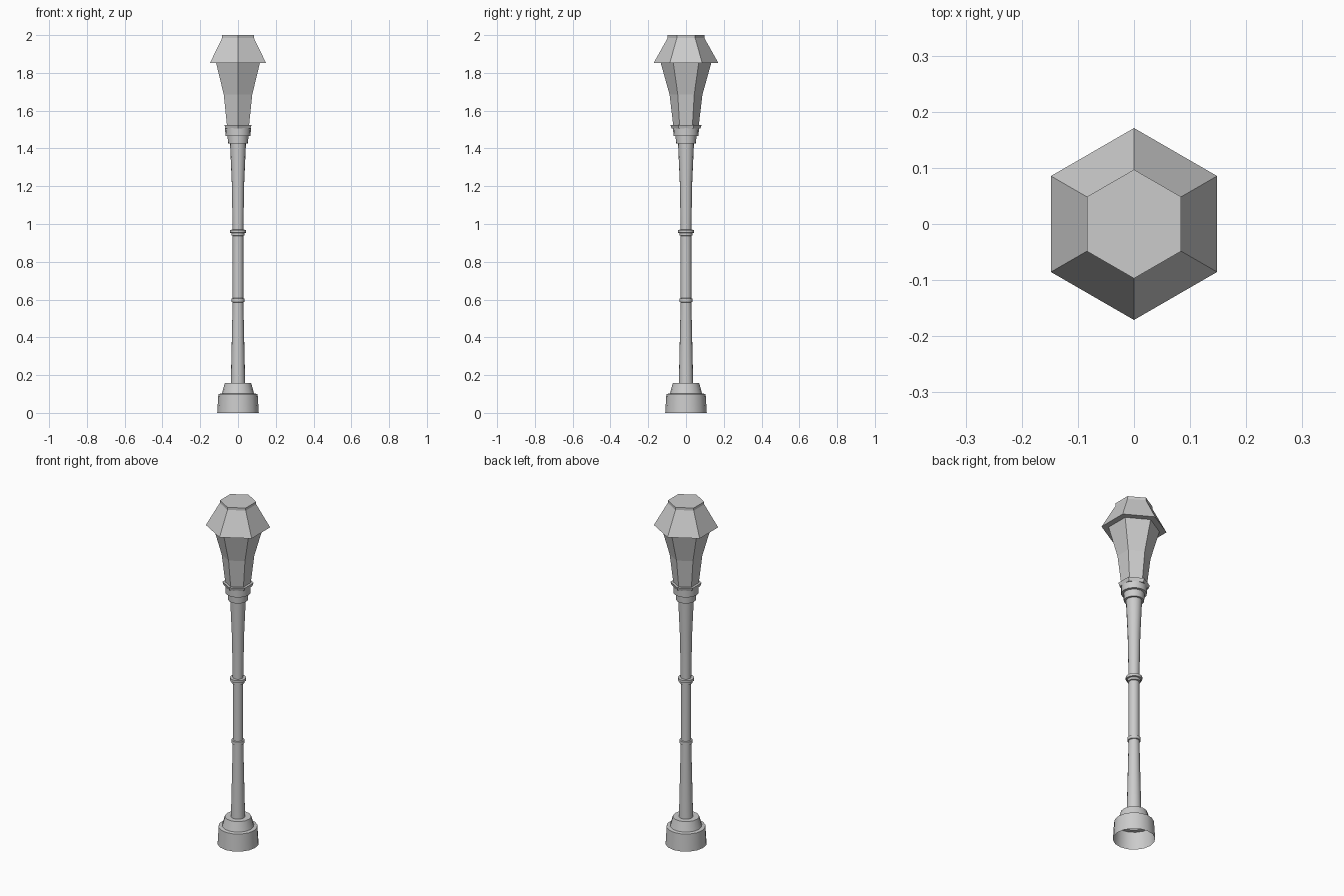
import bpy, bmesh, math

if "Cube" in bpy.data.objects:
    bpy.data.objects.remove(bpy.data.objects["Cube"])


def lathe(name, profile, sides, smooth=False, cap_top=False):
    """Revolve (radius, z) points around z; corner 0 points along +y."""
    bm = bmesh.new()
    rings = []
    for r, z in profile:
        ring = []
        for i in range(sides):
            a = math.pi / 2 + math.tau * i / sides
            ring.append(bm.verts.new((r * math.cos(a), r * math.sin(a), z)))
        rings.append(ring)
    for low, high in zip(rings, rings[1:]):
        for i in range(sides):
            j = (i + 1) % sides
            bm.faces.new((low[i], low[j], high[j], high[i]))
    if cap_top:
        bm.faces.new(rings[-1])
    mesh = bpy.data.meshes.new(name)
    bm.to_mesh(mesh)
    bm.free()
    ob = bpy.data.objects.new(name, mesh)
    bpy.context.collection.objects.link(ob)
    if smooth:
        bpy.ops.object.select_all(action='DESELECT')
        ob.select_set(True)
        bpy.context.view_layer.objects.active = ob
        bpy.ops.object.shade_smooth_by_angle(angle=math.radians(30))
    return ob


# Stepped round base, open underneath
lathe("base", [(0.11, 0), (0.104, 0.10), (0.085, 0.103), (0.07, 0.157),
               (0.037, 0.157)], 16, True)

# Tapered post, flaring at both ends
lathe("post", [(0.038, 0.157), (0.028, 0.60), (0.028, 0.96),
               (0.033, 1.22), (0.042, 1.425)], 16, True)

# Decorative rings
lathe("lower_ring", [(0.028, 0.585), (0.034, 0.587), (0.034, 0.605),
                     (0.028, 0.607)], 16, True)
lathe("upper_ring", [(0.028, 0.937), (0.034, 0.939), (0.034, 0.952),
                     (0.043, 0.954), (0.043, 0.969), (0.028, 0.97)], 16, True)

# Round collar under the lantern
lathe("collar", [(0.04, 1.425), (0.053, 1.425), (0.055, 1.465),
                 (0.067, 1.467), (0.068, 1.507), (0.05, 1.507)], 16, True)

# Six-sided lantern: seat plate, glass body and roof
lathe("lantern_seat", [(0.05, 1.505), (0.076, 1.505), (0.083, 1.525)], 6,
      cap_top=True)
lathe("lantern_body", [(0.068, 1.525), (0.087, 1.685), (0.134, 1.853)], 6)
lathe("lantern_roof", [(0.134, 1.853), (0.171, 1.853), (0.097, 1.985),
                       (0.097, 2.0)], 6, cap_top=True)
